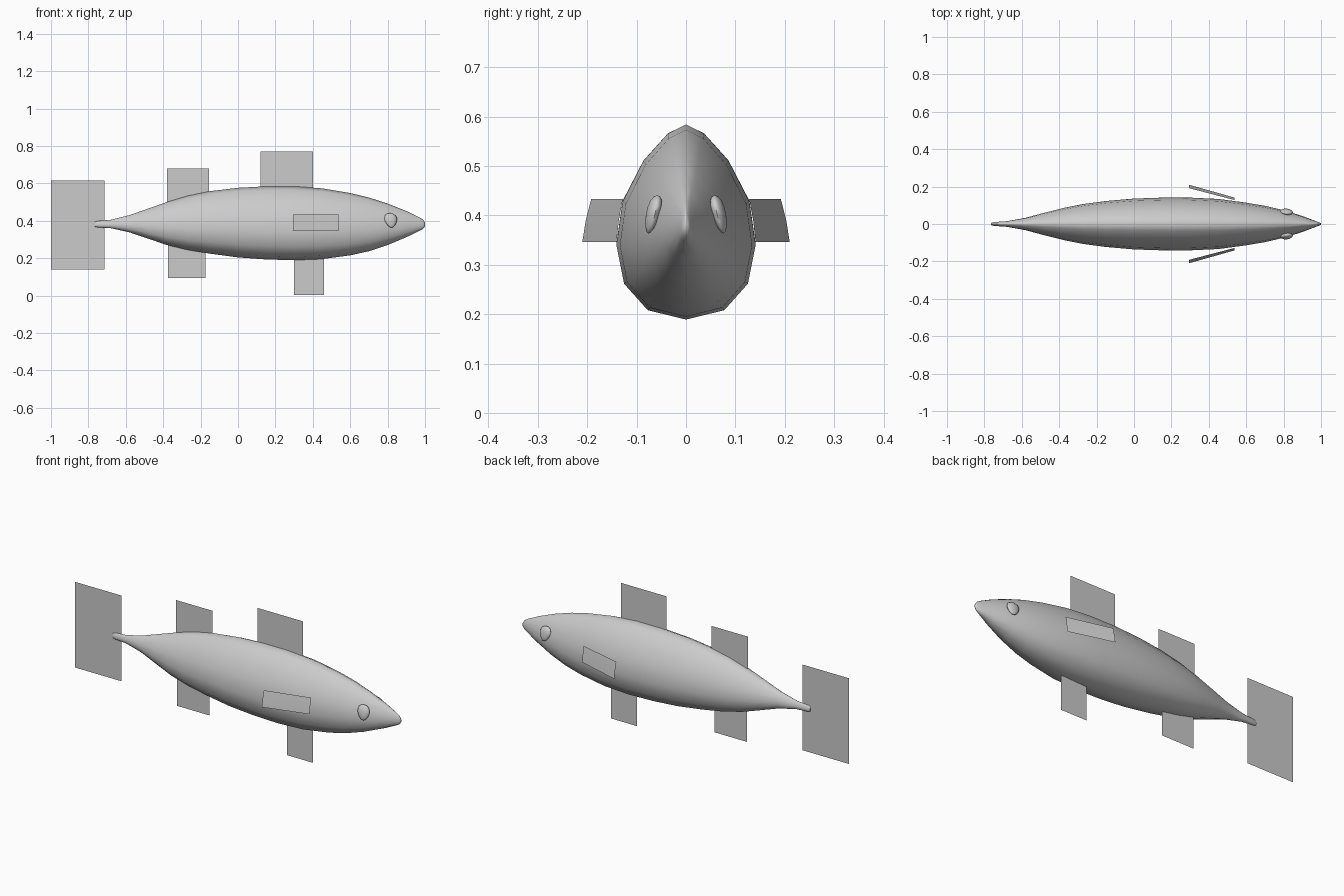
import bpy
import bmesh
import math

default_cube = bpy.data.objects.get("Cube")
if default_cube:
    bpy.data.objects.remove(default_cube, do_unlink=True)

grey = bpy.data.materials.new("plain grey")
grey.use_nodes = True
grey.diffuse_color = (0.6, 0.6, 0.6, 1)
grey.node_tree.nodes["Principled BSDF"].inputs["Base Color"].default_value = grey.diffuse_color


def make_object(name, bm, smooth_angle=None, mirrored=False):
    """Turn a bmesh into a named object, optionally smoothed and mirrored across y."""
    bmesh.ops.recalc_face_normals(bm, faces=bm.faces)
    mesh = bpy.data.meshes.new(name)
    bm.to_mesh(mesh)
    bm.free()
    mesh.materials.append(grey)
    obj = bpy.data.objects.new(name, mesh)
    bpy.context.collection.objects.link(obj)
    if smooth_angle:
        bpy.ops.object.select_all(action="DESELECT")
        obj.select_set(True)
        bpy.context.view_layer.objects.active = obj
        bpy.ops.object.shade_smooth_by_angle(angle=math.radians(smooth_angle))
    if mirrored:
        mirror = obj.modifiers.new("Mirror", "MIRROR")
        mirror.use_axis = (False, True, False)
        mirror.use_mirror_merge = False
    return obj


def skin(bm, rows, closed):
    """Bridge consecutive rows of vertices with quads."""
    for a, b in zip(rows, rows[1:]):
        count = len(a)
        for i in range(count if closed else count - 1):
            j = (i + 1) % count
            bm.faces.new((a[i], a[j], b[j], b[i]))


# Body cross-section: share of half width, share of height from belly to back
half = [(0, 1), (.26, .954), (.61, .814), (.91, .605),
        (1, .383), (.89, .184), (.55, .048), (0, 0)]
section = half + [(-w, h) for w, h in reversed(half[1:-1])]

# Body stations from tail to nose: x, belly z, back z, half width
stations = [
    (-.765, .368, .394, .006), (-.75, .364, .399, .01), (-.68, .36, .405, .015),
    (-.58, .338, .43, .033), (-.48, .304, .465, .06), (-.38, .27, .5, .085),
    (-.27, .244, .533, .107), (-.15, .224, .558, .123), (0, .204, .576, .136),
    (.15, .193, .584, .141), (.3, .189, .584, .141), (.45, .195, .573, .134),
    (.6, .215, .548, .114), (.7, .237, .524, .097), (.8, .27, .492, .074),
    (.9, .312, .452, .043), (.97, .346, .418, .016), (.99, .357, .405, .009),
    (1, .371, .39, .004),
]
bm = bmesh.new()
rings = [[bm.verts.new((x, w * half_width, low + h * (high - low))) for w, h in section]
         for x, low, high, half_width in stations]
skin(bm, rings, True)
bm.faces.new(rings[0])
bm.faces.new(rings[-1])
make_object("body", bm, 65)

# Flat upright fins along the centre line: x range, z range
fins = {
    "front_dorsal_fin": (.12, .4, .56, .77),
    "rear_dorsal_fin": (-.38, -.155, .48, .68),
    "pelvic_fin": (.3, .46, .002, .21),
    "anal_fin": (-.375, -.175, .095, .28),
    "tail_fin": (-1, -.715, .14, .615),
}
for name, (x0, x1, z0, z1) in fins.items():
    bm = bmesh.new()
    bm.faces.new([bm.verts.new((x, 0, z)) for x, z in
                  ((x0, z0), (x1, z0), (x1, z1), (x0, z1))])
    make_object(name, bm)

# Side fins sweep outward toward the tail and follow the curve of the flank
bm = bmesh.new()
rows = []
for z, y_back, y_front in ((.346, .21, .141), (.39, .203, .136), (.433, .192, .128)):
    rows.append([bm.verts.new((x, y, z)) for x, y in ((.293, y_back), (.538, y_front))])
skin(bm, rows, False)
make_object("side_fins", bm, 60, mirrored=True)

# Egg-shaped eyes, wider at the top and leaning in
bm = bmesh.new()
bmesh.ops.create_uvsphere(bm, u_segments=12, v_segments=8, radius=1)
for v in bm.verts:
    x, y, z = v.co
    fullness = 1 + .25 * z
    v.co = (.817 + .033 * x * fullness - .004 * z,
            .067 + .014 * y * fullness - .009 * z - .004 * x,
            .402 + .039 * z)
make_object("eyes", bm, 60, mirrored=True)
